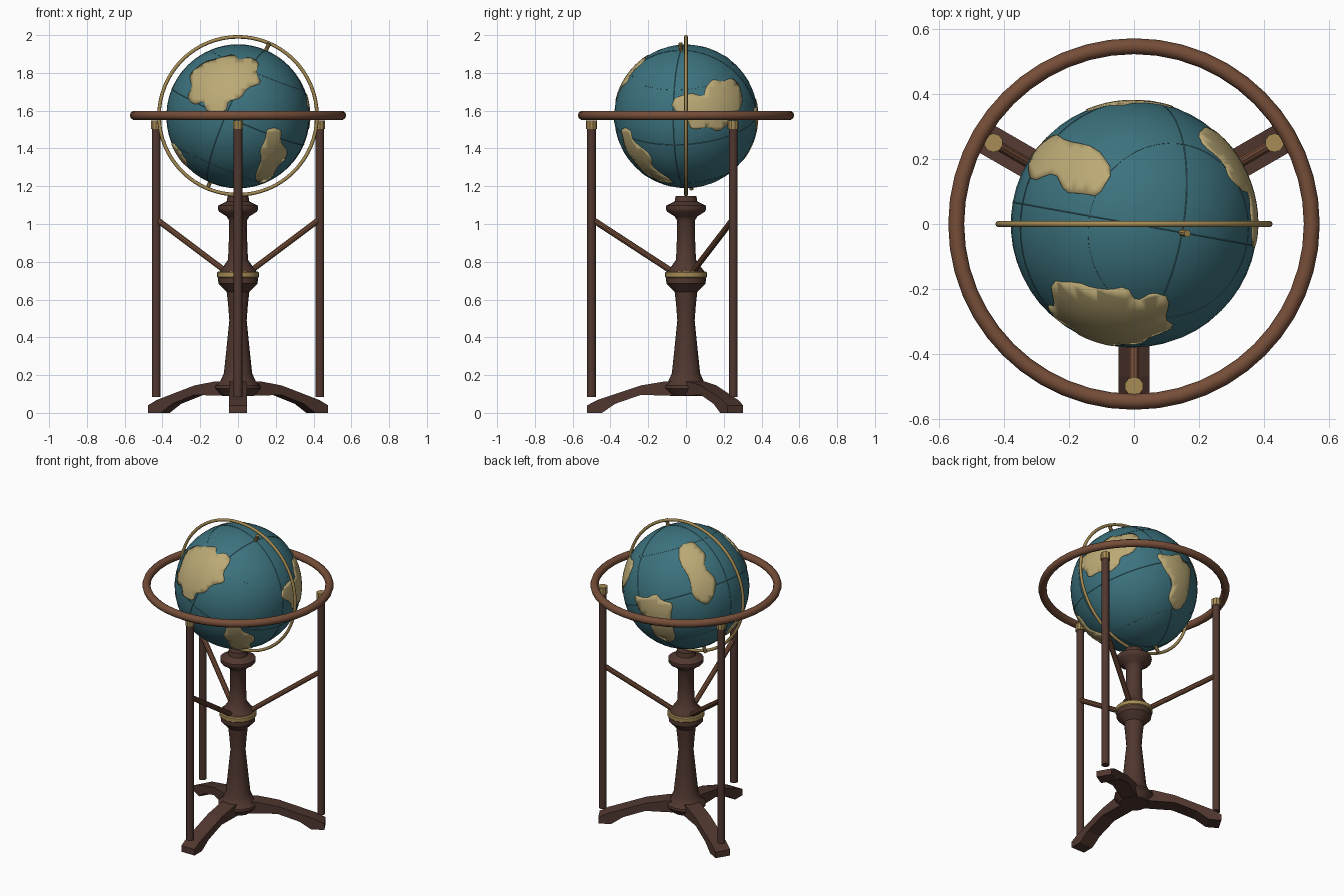
import bpy, bmesh, math
from mathutils import Vector, Matrix
from mathutils.geometry import delaunay_2d_cdt

if "Cube" in bpy.data.objects:
    bpy.data.objects.remove(bpy.data.objects["Cube"])


def mat(name, rgb):
    m = bpy.data.materials.new(name)
    m.diffuse_color = (*rgb, 1)
    m.use_nodes = True
    m.node_tree.nodes["Principled BSDF"].inputs["Base Color"].default_value = m.diffuse_color
    return m


DARK = mat("dark_wood", (0.08, 0.038, 0.028))
WOOD = mat("wood", (0.18, 0.075, 0.04))
BRASS = mat("brass", (0.38, 0.26, 0.09))
SEA = mat("sea", (0.045, 0.17, 0.21))
LINE = mat("map_line", (0.07, 0.2, 0.23))
LAND = mat("land", (0.5, 0.4, 0.18))
C = Vector((0, 0, 1.57))          # globe centre
ANGLES = [math.radians(a) for a in (-90, 30, 150)]


def finish(name, m, smooth=35):
    o = bpy.context.object
    o.name = name
    o.data.materials.append(m)
    if smooth:
        bpy.ops.object.shade_smooth_by_angle(angle=math.radians(smooth))
    return o


def from_bmesh(bm, name, m, smooth=35):
    bmesh.ops.recalc_face_normals(bm, faces=bm.faces)
    me = bpy.data.meshes.new(name)
    bm.to_mesh(me)
    bm.free()
    o = bpy.data.objects.new(name, me)
    bpy.context.collection.objects.link(o)
    bpy.ops.object.select_all(action='DESELECT')
    o.select_set(True)
    bpy.context.view_layer.objects.active = o
    return finish(name, m, smooth)


def rod(name, p, q, r, m, sides=12):
    p, q = Vector(p), Vector(q)
    bpy.ops.mesh.primitive_cylinder_add(vertices=sides, radius=r, depth=(q - p).length,
                                        location=(p + q) / 2,
                                        rotation=(q - p).to_track_quat('Z', 'Y').to_euler())
    return finish(name, m)


def ring(name, major, minor, m, loc=C, rot=(0, 0, 0), segs=48, sides=10):
    bpy.ops.mesh.primitive_torus_add(location=loc, rotation=rot, major_radius=major,
                                     minor_radius=minor, major_segments=segs, minor_segments=sides)
    return finish(name, m, 60)


def lathe(name, profile, m, sides=16):
    bm = bmesh.new()
    rings = [[bm.verts.new((r * math.cos(t * math.tau / sides), r * math.sin(t * math.tau / sides), z))
              for t in range(sides)] for r, z in profile]
    for a, b in zip(rings, rings[1:]):
        for i in range(sides):
            j = (i + 1) % sides
            bm.faces.new((a[i], a[j], b[j], b[i]))
    bm.faces.new(rings[0])
    bm.faces.new(rings[-1])
    return from_bmesh(bm, name, m)


# Turned centre column with brass collar
lathe("column", [(.085, .09), (.12, .13), (.118, .145), (.095, .165), (.075, .21), (.062, .33), (.046, .49),
                 (.053, .58), (.06, .64), (.104, .685), (.106, .72), (.1, .745), (.085, .765), (.053, .81),
                 (.049, .9), (.048, 1.02), (.06, 1.04), (.1, 1.065), (.107, 1.08), (.106, 1.097),
                 (.06, 1.12), (.055, 1.148)], DARK)
lathe("column_collar", [(.105, .715), (.111, .72), (.111, .742), (.105, .748)], BRASS, 24)

# Three arched feet, posts, caps and struts
LEG = [(.04, .165), (.11, .167), (.24, .145), (.47, .068), (.523, .04), (.523, 0), (.445, 0),
       (.375, .048), (.24, .095), (.11, .092), (.04, .092)]
for n, a in enumerate(ANGLES, 1):
    turn = Matrix.Rotation(a, 4, 'Z')

    def at(r, z):
        return turn @ Vector((r, 0, z))
    bm = bmesh.new()
    sides = [[bm.verts.new(turn @ Vector((r, y, z))) for r, z in LEG] for y in (-.048, .048)]
    for s in sides:
        bm.faces.new(s)
    for i in range(len(LEG)):
        j = (i + 1) % len(LEG)
        bm.faces.new((sides[0][i], sides[0][j], sides[1][j], sides[1][i]))
    from_bmesh(bm, f"foot_{n}", DARK, 0)
    rod(f"post_{n}", at(.5, .085), at(.5, 1.52), .0235, DARK)
    rod(f"post_cap_{n}", at(.5, 1.503), at(.5, 1.548), .029, BRASS, 10)
    rod(f"strut_{n}", at(.49, 1.02), at(.06, .74), .016, WOOD, 10)

# Horizon ring and meridian ring
ring("horizon_ring", .548, .0245, WOOD, C + Vector((0, 0, .005)))
ring("meridian_ring", .418, .0095, BRASS, C + Vector((0, 0, .003)), (math.pi / 2, 0, 0), 64, 8)

# Globe, tilted on its axis, with pole pins
AXIS = Vector((.39, -.07, .918)).normalized()
TILT = AXIS.to_track_quat('Z', 'Y')
bpy.ops.mesh.primitive_uv_sphere_add(segments=48, ring_count=24, radius=.38, location=C,
                                     rotation=TILT.to_euler())
finish("globe", SEA, 60)
for s, n in ((1, "north_pin"), (-1, "south_pin")):
    rod(n, C + AXIS * .37 * s, C + AXIS * .422 * s, .011, BRASS, 10)

# Faint map lines just proud of the sea
for lat in (-45, 0, 45):
    t = math.radians(lat)
    ring(f"parallel_{lat}", .38 * math.cos(t), .0015, LINE, C + AXIS * .38 * math.sin(t),
         TILT.to_euler(), 64, 4)
for n, side in enumerate((Vector((0, 0, 1)).cross(AXIS), Vector((0, 0, 1)).cross(AXIS).cross(AXIS))):
    ring(f"meridian_line_{n + 1}", .38, .0015, LINE, C, side.to_track_quat('Z', 'Y').to_euler(), 64, 4)


def land(name, azimuth, elevation, centre, scale, pts, R=.3835):
    """Raised land patch: outline sketched as seen from a direction, lifted onto the globe."""
    az, el = math.radians(azimuth), math.radians(elevation)
    to = Vector((math.sin(az) * math.cos(el), -math.cos(az) * math.cos(el), math.sin(el)))
    right = Vector((math.cos(az), math.sin(az), 0))
    up = to.cross(right)
    p = [Vector(((x - centre[0]) / scale, (centre[1] - y) / scale)) for x, y in pts]
    soft = []
    for a, b in zip(p, p[1:] + p[:1]):
        soft += [a.lerp(b, .2), a.lerp(b, .5), a.lerp(b, .8)]
    k = len(soft)
    grid = [Vector((i * .03 + .007, j * .03 + .004)) for i in range(-12, 13) for j in range(-12, 13)]
    vs, _, fs, *_ = delaunay_2d_cdt(soft + grid, [], [list(range(k))], 1, 1e-5)
    bm = bmesh.new()
    bv = [bm.verts.new((right * v.x + up * v.y
                        + to * math.sqrt(max(R * R - v.length_squared, 0))).normalized() * R + C) for v in vs]
    for f in fs:
        bm.faces.new([bv[i] for i in f])
    bmesh.ops.delete(bm, geom=[v for v in bm.verts if not v.link_faces], context='VERTS')
    bm.normal_update()
    o = from_bmesh(bm, name, LAND, 50)
    if (o.data.polygons[0].center - C).dot(o.data.polygons[0].normal) < 0:
        o.data.flip_normals()
    s = o.modifiers.new("thickness", 'SOLIDIFY')
    s.thickness, s.offset = .01, -1


FRONT, SIDE, BACK = (238, 116.5), (686, 116.5), (686, 587)
land("land_north_front", 0, 0, FRONT, 189,
     [(204, 62), (219, 58), (234, 54), (239, 60), (249, 57), (259, 62), (256, 74), (262, 83), (247, 88),
      (241, 98), (228, 101), (226, 112), (206, 112), (204, 101), (193, 105), (187, 97), (192, 88), (189, 74)])
land("land_south_front", 0, 0, FRONT, 189,
     [(267, 130), (275, 128), (282, 131), (280, 141), (288, 152), (285, 160), (278, 166), (272, 178),
      (262, 184), (255, 180), (257, 172), (262, 160), (260, 151), (266, 139)])
land("land_right", 90, 0, SIDE, 189,
     [(671, 107), (675, 98), (690, 93), (704, 97), (706, 87), (713, 79), (722, 82), (732, 78), (739, 84),
      (743, 99), (740, 110), (730, 115), (729, 124), (718, 132), (709, 127), (691, 130), (687, 118)])
land("land_back_left", 215, 25, BACK, 168,
     [(679, 547), (693, 542), (699, 548), (706, 555), (704, 568), (717, 581), (714, 597), (707, 607),
      (693, 599), (690, 580), (679, 562)])
land("land_back", 215, 25, BACK, 168,
     [(633, 596), (645, 600), (656, 595), (661, 602), (673, 605), (670, 620), (676, 641), (668, 644),
      (654, 637), (650, 625), (640, 614)])
land("land_left", -90, 0, (0, 0), 1,
     [(.04, .14), (.1, .145), (.135, .18), (.12, .245), (.05, .27), (-.02, .24), (-.02, .18)])
